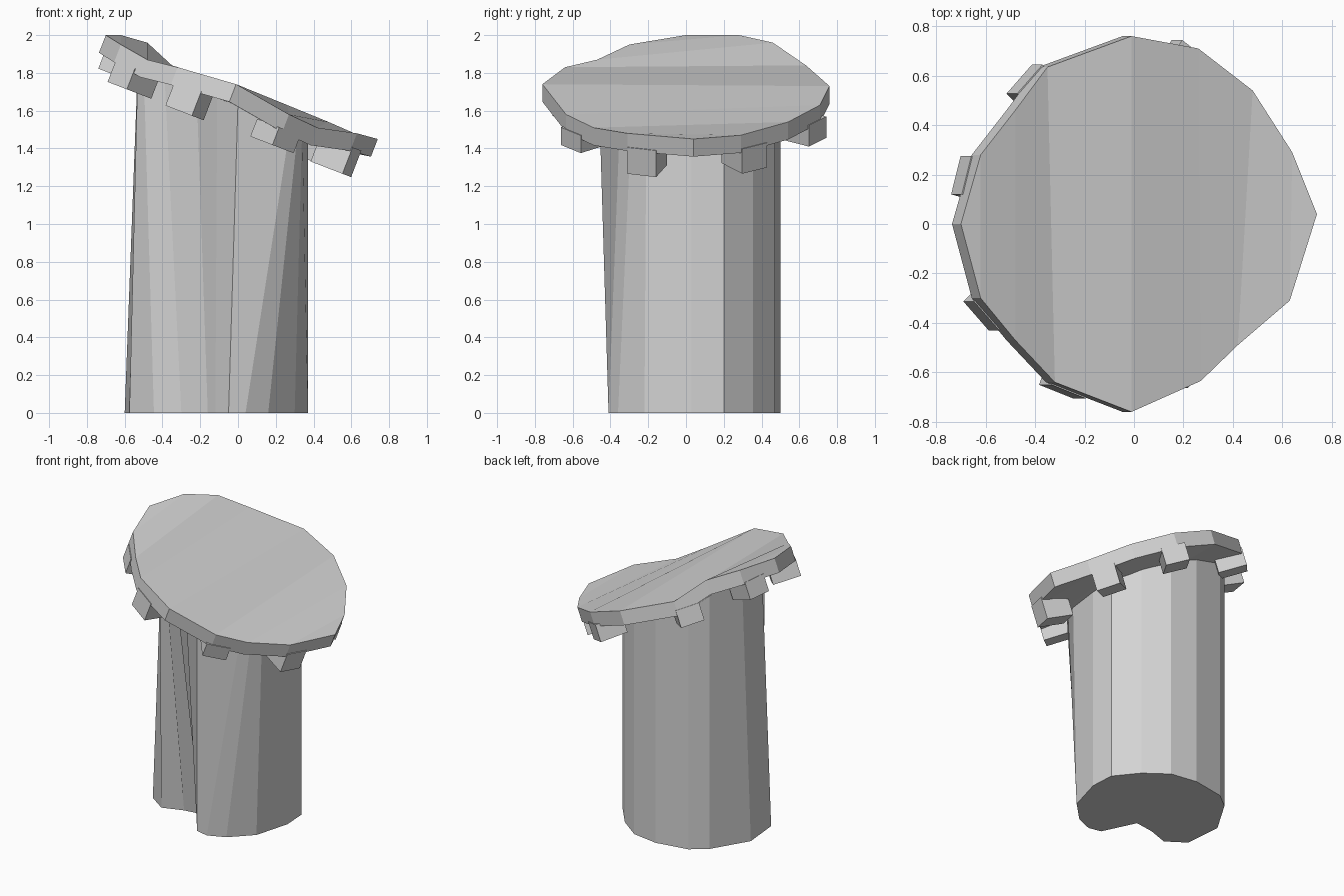
import bpy
import bmesh
from mathutils import Vector

cube = bpy.data.objects.get("Cube")
if cube:
    bpy.data.objects.remove(cube, do_unlink=True)

grey = bpy.data.materials.new("light grey")
grey.use_nodes = True
grey.diffuse_color = (0.65, 0.65, 0.65, 1)
grey.node_tree.nodes["Principled BSDF"].inputs["Base Color"].default_value = (0.65, 0.65, 0.65, 1)


def loft(name, lower, upper, strips=False):
    """Closed solid between two matching outlines; strips fold the ends across."""
    bm = bmesh.new()
    a = [bm.verts.new(p) for p in lower]
    b = [bm.verts.new(p) for p in upper]
    n = len(a)
    for i in range(n):
        j = (i + 1) % n
        bm.faces.new((a[i], a[j], b[j], b[i]))
    for ring in (a[::-1], b):
        if strips:
            # Pair each point with the one opposite, starting from the tip
            tip = max(range(n), key=lambda i: ring[i].co.x)
            r = ring[tip:] + ring[:tip]
            for i in range(n // 2):
                corners = dict.fromkeys((r[i], r[i + 1], r[n - i - 1], r[-i]))
                bm.faces.new(list(corners))
        else:
            bm.faces.new(ring)
    bmesh.ops.recalc_face_normals(bm, faces=bm.faces)
    mesh = bpy.data.meshes.new(name)
    bm.to_mesh(mesh)
    bm.free()
    mesh.materials.append(grey)
    obj = bpy.data.objects.new(name, mesh)
    bpy.context.collection.objects.link(obj)


# Tilted cap: uneven rim, counter-clockwise from the back
rim = [Vector(p) for p in reversed([
    (-.01, .76, 1.73), (.26, .71, 1.63), (.48, .54, 1.54), (.64, .29, 1.47),
    (.74, .04, 1.45), (.63, -.31, 1.48), (.42, -.49, 1.51), (.27, -.635, 1.58),
    (-.01, -.76, 1.74), (-.32, -.64, 1.83), (-.48, -.47, 1.87), (-.62, -.30, 1.95),
    (-.70, 0, 2.0), (-.62, .28, 2.0), (-.48, .46, 1.96), (-.35, .635, 1.84)])]
normal = Vector((.36, 0, .933))
loft("cap", [p - normal * .1 for p in rim], rim, strips=True)

# Tabs hanging flush under the rim: (rim edge, position along it, drop)
tabs = [(0, .3, .2), (2, .3, .2), (4, .4, .2), (6, .28, .22),
        (8, .2, .18), (10, .22, .23), (12, .28, .22), (13, .9, .2)]
for k, (edge, t, drop) in enumerate(tabs):
    p, q = rim[edge], rim[(edge + 1) % len(rim)]
    along = q - p
    along = (along - normal * along.dot(normal)).normalized()
    out = along.cross(normal).normalized()
    centre = p.lerp(q, t) + out * .005
    base = [centre + along * (.08 * s) - out * d
            for s, d in ((-1, 0), (1, 0), (1, .19), (-1, .19))]
    loft(f"rim_tab_{k + 1}",
         [v - normal * drop for v in base],
         [v - normal * .08 for v in base])

# Shaft: grooved outline at the foot, filling out to a round one under the cap
foot = [(.30, -.22), (.16, -.36), (.04, -.41), (-.05, -.39), (-.12, -.245), (-.16, -.16),
        (-.30, -.18), (-.445, -.23), (-.575, -.14), (-.60, .125), (-.45, .375), (-.34, .46),
        (-.11, .50), (.08, .47), (.235, .355), (.36, .20), (.37, .03)]
head = [(.34, -.21), (.32, -.29), (.28, -.35), (0, -.46), (-.11, -.44), (-.22, -.40),
        (-.39, -.28), (-.50, -.175), (-.53, -.10), (-.53, .125)] + foot[10:]
loft("shaft", [(x, y, 0) for x, y in foot],
     [(x, y, 1.65 - .385 * x) for x, y in head])
